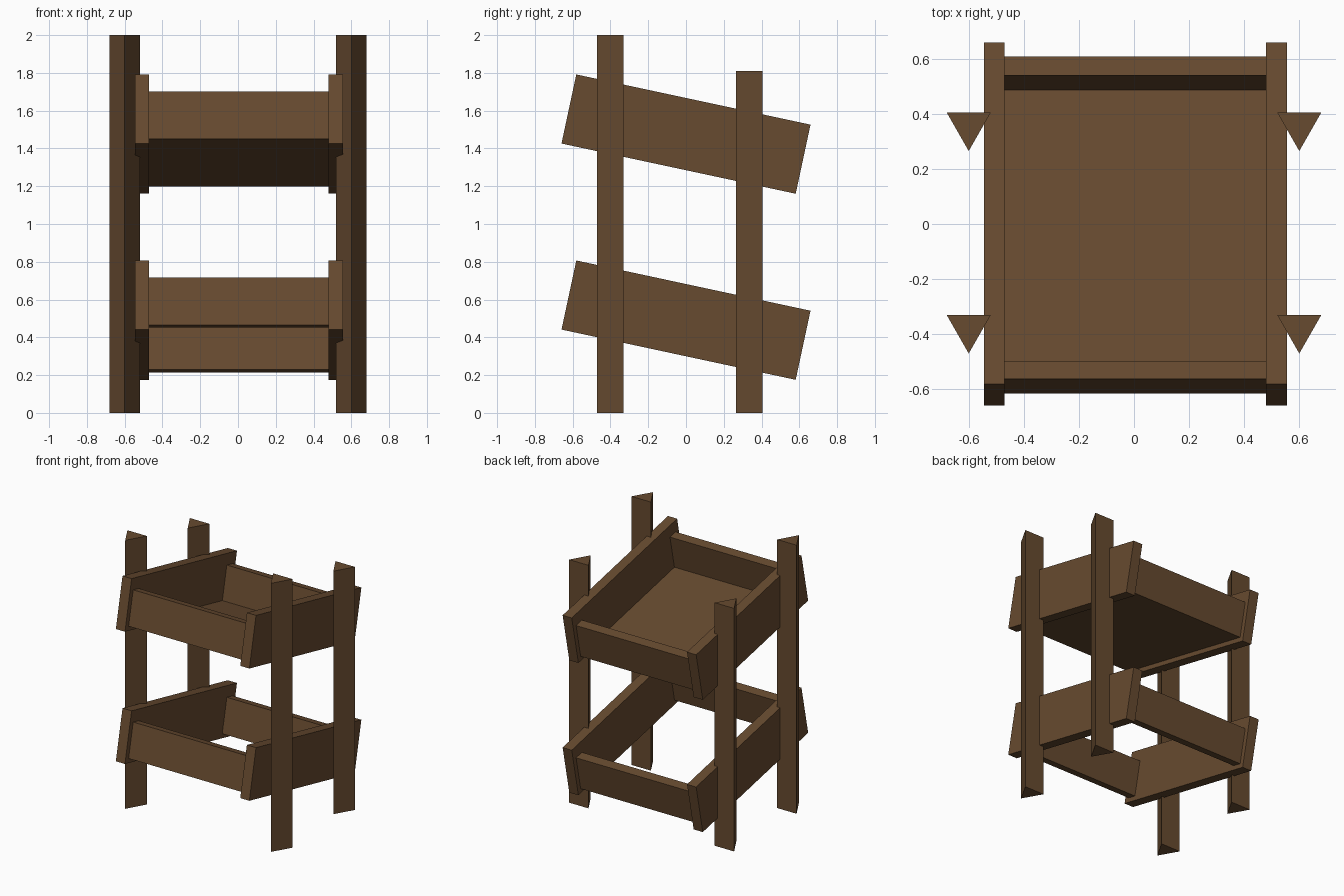
import bpy, bmesh, math
from mathutils import Matrix, Vector

if "Cube" in bpy.data.objects:
    bpy.data.objects.remove(bpy.data.objects["Cube"])

wood = bpy.data.materials.new("brown wood")
wood.diffuse_color = (0.135, 0.069, 0.029, 1)
wood.use_nodes = True
wood.node_tree.nodes["Principled BSDF"].inputs["Base Color"].default_value = wood.diffuse_color


def add_object(name, bm):
    bmesh.ops.recalc_face_normals(bm, faces=bm.faces[:])
    mesh = bpy.data.meshes.new(name)
    bm.to_mesh(mesh)
    bm.free()
    mesh.materials.append(wood)
    obj = bpy.data.objects.new(name, mesh)
    bpy.context.collection.objects.link(obj)
    return obj


def post(name, x, y, height):
    """Triangular upright with its point towards the front."""
    bm = bmesh.new()
    outline = [(x - 0.08, y + 0.07), (x, y - 0.07), (x + 0.08, y + 0.07)]
    face = bm.faces.new([bm.verts.new((px, py, 0)) for px, py in outline])
    ext = bmesh.ops.extrude_face_region(bm, geom=[face])
    top = [v for v in ext["geom"] if isinstance(v, bmesh.types.BMVert)]
    bmesh.ops.translate(bm, verts=top, vec=(0, 0, height))
    if face not in bm.faces[:]:
        bm.faces.new([v for v in bm.verts if v.co.z == 0])
    bm.faces.ensure_lookup_table()
    if not any(all(v.co.z == 0 for v in f.verts) for f in bm.faces):
        bm.faces.new([v for v in bm.verts if v.co.z == 0])
    add_object(name, bm)


def board(name, low, high, z):
    """Box between two corners in tray space, tilted and lifted to z."""
    low, high = Vector(low), Vector(high)
    bm = bmesh.new()
    bmesh.ops.create_cube(bm, size=1, matrix=Matrix.Translation((low + high) / 2)
                          @ Matrix.Diagonal((*(high - low), 1)))
    obj = add_object(name, bm)
    obj.location.z = z
    obj.rotation_euler.x = -math.radians(12.1)


# Uprights: taller at the front
for side, x in (("left", -0.6), ("right", 0.6)):
    post("front_post_" + side, x, -0.40, 2.0)
    post("back_post_" + side, x, 0.335, 1.81)

# Two tilted trays
for level, z in (("lower", 0.491), ("upper", 1.476)):
    board(level + "_side_board_left", (-0.545, -0.634, -0.187), (-0.47, 0.634, 0.187), z)
    board(level + "_side_board_right", (0.48, -0.634, -0.187), (0.555, 0.634, 0.187), z)
    board(level + "_front_board", (-0.47, -0.597, -0.154), (0.48, -0.53, 0.102), z)
    board(level + "_back_board", (-0.47, 0.53, -0.154), (0.48, 0.60, 0.102), z)

# Only the upper tray has a floor
board("upper_tray_floor", (-0.47, -0.53, -0.154), (0.48, 0.53, -0.148), 1.476)
